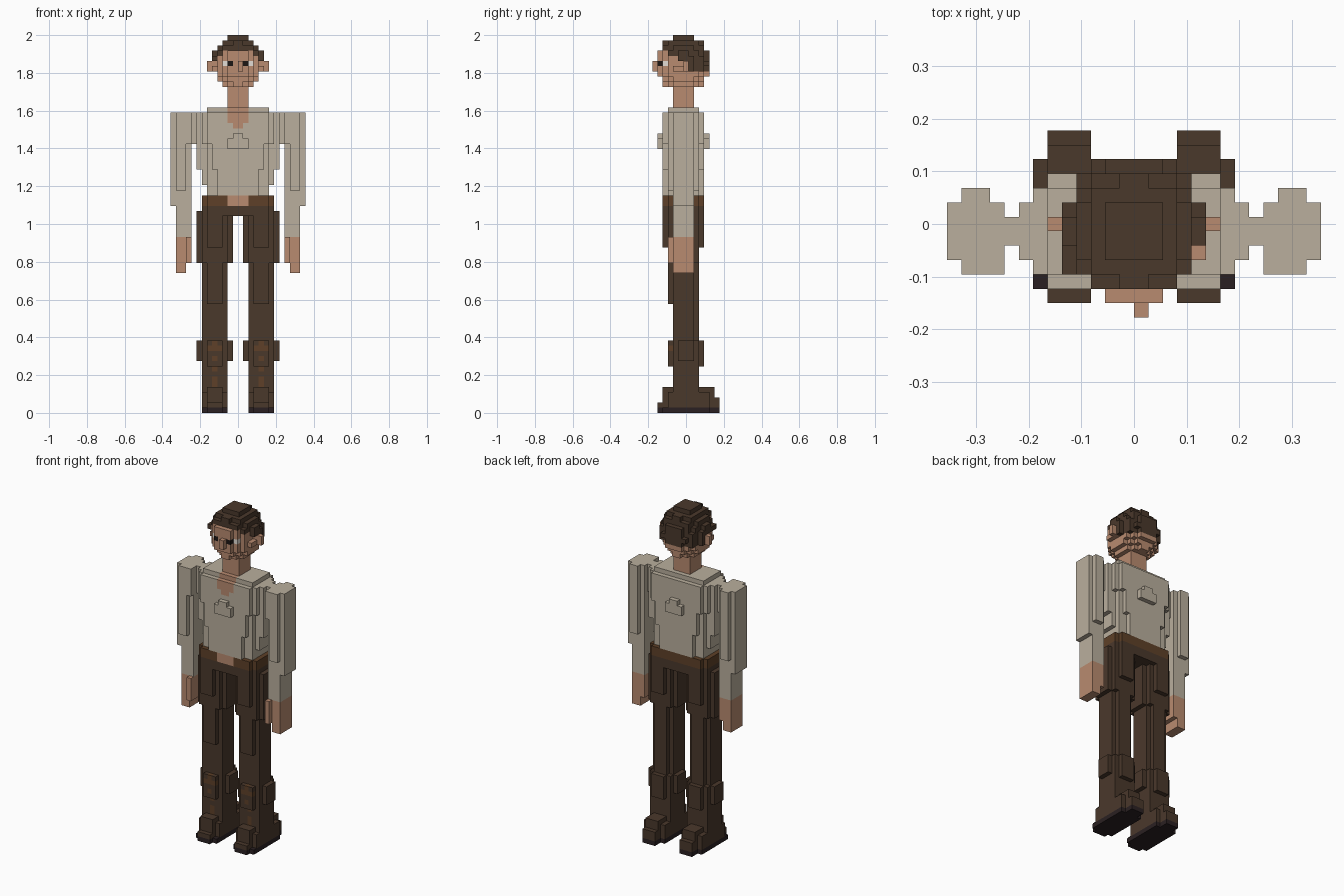
import bpy, bmesh, math
from mathutils import Vector

cube = bpy.data.objects.get("Cube")
if cube:
    bpy.data.objects.remove(cube, do_unlink=True)

V = 2 / 73          # edge of one block
MID = 6.5           # depth index lying on y = 0
SIDES = [Vector(d) for d in ((1, 0, 0), (-1, 0, 0), (0, 1, 0), (0, -1, 0), (0, 0, 1), (0, 0, -1))]


def material(name, hex_code):
    rgb = [int(hex_code[i:i + 2], 16) / 255 for i in (0, 2, 4)]
    lin = [c / 12.92 if c < 0.04 else ((c + 0.055) / 1.055) ** 2.4 for c in rgb]
    m = bpy.data.materials.new(name)
    m.use_nodes = True
    m.diffuse_color = (*lin, 1)
    bsdf = m.node_tree.nodes["Principled BSDF"]
    bsdf.inputs["Base Color"].default_value = (*lin, 1)
    bsdf.inputs["Roughness"].default_value = 0.9
    return m


MATS = {n: material(n, h) for n, h in {
    "skin": "B98B70", "shirt": "BAAF9D", "brown": "4A382B", "leather": "5E4028",
    "sole": "2A2022", "eye_white": "E4DED6", "eye_dark": "1C1614"}.items()}


class Part:
    """Set of coloured blocks that becomes one mesh of its outer faces."""

    def __init__(self, name):
        self.name, self.cells = name, {}

    def box(self, mat, x, y, z):
        for i in range(*x):
            for j in range(*y):
                for k in range(*z):
                    self.cells[i, j, k] = mat

    def sym(self, mat, half, y, z):
        self.box(mat, (-half, half), y, z)

    def paint(self, mat, x, y, z):
        for c in self.cells:
            if all(r[0] <= n < r[1] for n, r in zip(c, (x, y, z))):
                self.cells[c] = mat

    def build(self, flip=False, name=None):
        bm = bmesh.new()
        used = sorted(set(self.cells.values()))
        cells = {((-1 - i if flip else i), j, k): m for (i, j, k), m in self.cells.items()}
        for c, mat in cells.items():
            centre = Vector(c) + Vector((0.5, 0.5 - MID, 0.5))
            for d in SIDES:
                if tuple(int(a + b) for a, b in zip(c, d)) in cells:
                    continue
                u = Vector((d.y, d.z, d.x))
                w = d.cross(u)
                pts = [centre + (d + u * a + w * b) / 2 for a, b in ((1, 1), (-1, 1), (-1, -1), (1, -1))]
                face = bm.faces.new([bm.verts.new(p * V) for p in pts])
                face.material_index = used.index(mat)
        bmesh.ops.remove_doubles(bm, verts=bm.verts, dist=V / 20)
        bmesh.ops.dissolve_limit(bm, angle_limit=math.radians(1), verts=bm.verts,
                                 edges=bm.edges, delimit={'MATERIAL', 'NORMAL'})
        me = bpy.data.meshes.new(name or self.name)
        bm.to_mesh(me)
        bm.free()
        for n in used:
            me.materials.append(MATS[n])
        bpy.context.collection.objects.link(bpy.data.objects.new(name or self.name, me))

    def build_pair(self):
        self.build(name="left_" + self.name)
        self.build(flip=True, name="right_" + self.name)


# Head: rounded skull with a cap of hair
head = Part("head")
for i in range(-6, 6):
    for j in range(0, 12):
        for k in range(62, 73):
            hair = k >= 70 or (j >= 7 and k >= 66) or (j >= 5 and k >= 68) \
                or (abs(i + 0.5) > 3 and k >= 69)
            rx = 5.0 if hair else 4.45
            if ((i + 0.5) / rx) ** 2 + ((j - 5.5) / 5.2) ** 2 + ((k - 67) / 5.6) ** 2 < 1:
                head.cells[i, j, k] = "brown" if hair else "skin"
head.sym("skin", 6, (6, 7), (66, 68))              # ears
head.sym("skin", 5, (4, 6), (66, 67))              # cheekbones
head.box("skin", (0, 1), (0, 2), (66, 68))         # nose
head.box("brown", (-5, -4), (3, 6), (68, 69))      # side lock
for s in (-2, 1):
    head.paint("eye_dark", (s, s + 1), (1, 3), (67, 68))
for s in (-3, 2):
    head.paint("eye_white", (s, s + 1), (1, 3), (67, 68))
head.build()

neck = Part("neck")
neck.sym("skin", 2, (4, 8), (57, 63))
neck.build()

# Shirt: stepped chest tapering to the waist, bridges to the sleeves
torso = Part("shirt_torso")
torso.sym("shirt", 6, (3, 9), (58, 59))
for z, halves in {(52, 58): (6, 7, 8), (47, 52): (5, 6, 8), (44, 47): (4, 6, 7),
                  (42, 44): (4, 6, 6)}.items():
    for half, y in zip(halves, ((2, 10), (3, 9), (4, 8))):
        torso.sym("shirt", half, y, z)
torso.sym("shirt", 9, (5, 7), (52, 58))
for y in ((1, 2), (10, 11)):                       # raised patches, front and back
    torso.sym("shirt", 2, y, (51, 53))
    torso.sym("shirt", 1, y, (53, 54))
torso.paint("skin", (-2, 2), (2, 4), (56, 59))     # open neckline
torso.paint("skin", (-1, 1), (2, 4), (55, 56))
torso.build()

# Sleeve and hand
arm = Part("arm")
arm.box("shirt", (9, 13), (4, 8), (40, 58))
arm.box("shirt", (9, 12), (4, 8), (34, 40))
arm.box("shirt", (10, 12), (3, 9), (43, 58))
arm.box("shirt", (9, 10), (3, 4), (52, 58))
arm.box("skin", (9, 12), (4, 8), (29, 34))
arm.box("skin", (10, 12), (4, 8), (27, 29))
arm.box("skin", (9, 10), (3, 4), (29, 34))
arm.build_pair()

# Hips with waistband and bare midriff
hips = Part("hips")
hips.sym("brown", 7, (3, 9), (38, 42))
hips.sym("brown", 6, (2, 10), (38, 42))
hips.paint("leather", (-7, 7), (2, 10), (40, 42))
hips.paint("skin", (-2, 2), (2, 4), (40, 42))
hips.build()

# Trouser leg
leg = Part("trouser_leg")
leg.box("brown", (1, 8), (4, 8), (29, 39))
leg.box("brown", (2, 7), (3, 9), (29, 39))
leg.box("brown", (3, 6), (2, 10), (32, 39))
leg.box("brown", (2, 7), (4, 8), (14, 29))
leg.box("brown", (3, 6), (4, 9), (14, 29))
leg.box("brown", (3, 6), (3, 4), (21, 29))
leg.build_pair()

# Boot with cuff, foot, sole and front buckles
boot = Part("boot")
boot.box("brown", (2, 7), (4, 9), (1, 14))
boot.box("brown", (2, 7), (4, 9), (10, 14))
boot.box("brown", (1, 8), (5, 8), (10, 14))
boot.box("brown", (3, 6), (3, 10), (9, 14))
boot.box("brown", (2, 7), (3, 11), (1, 4))
boot.box("brown", (3, 6), (2, 12), (1, 5))
boot.box("brown", (3, 6), (1, 13), (1, 2))
boot.box("brown", (3, 6), (12, 13), (1, 3))
boot.box("sole", (2, 7), (2, 11), (0, 1))
boot.box("sole", (3, 6), (1, 13), (0, 1))
for z in ((12, 14), (10, 11), (8, 9), (5, 7)):
    boot.paint("leather", (4, 5), (2, 5), z)
boot.paint("leather", (3, 6), (2, 5), (12, 13))
boot.build_pair()
